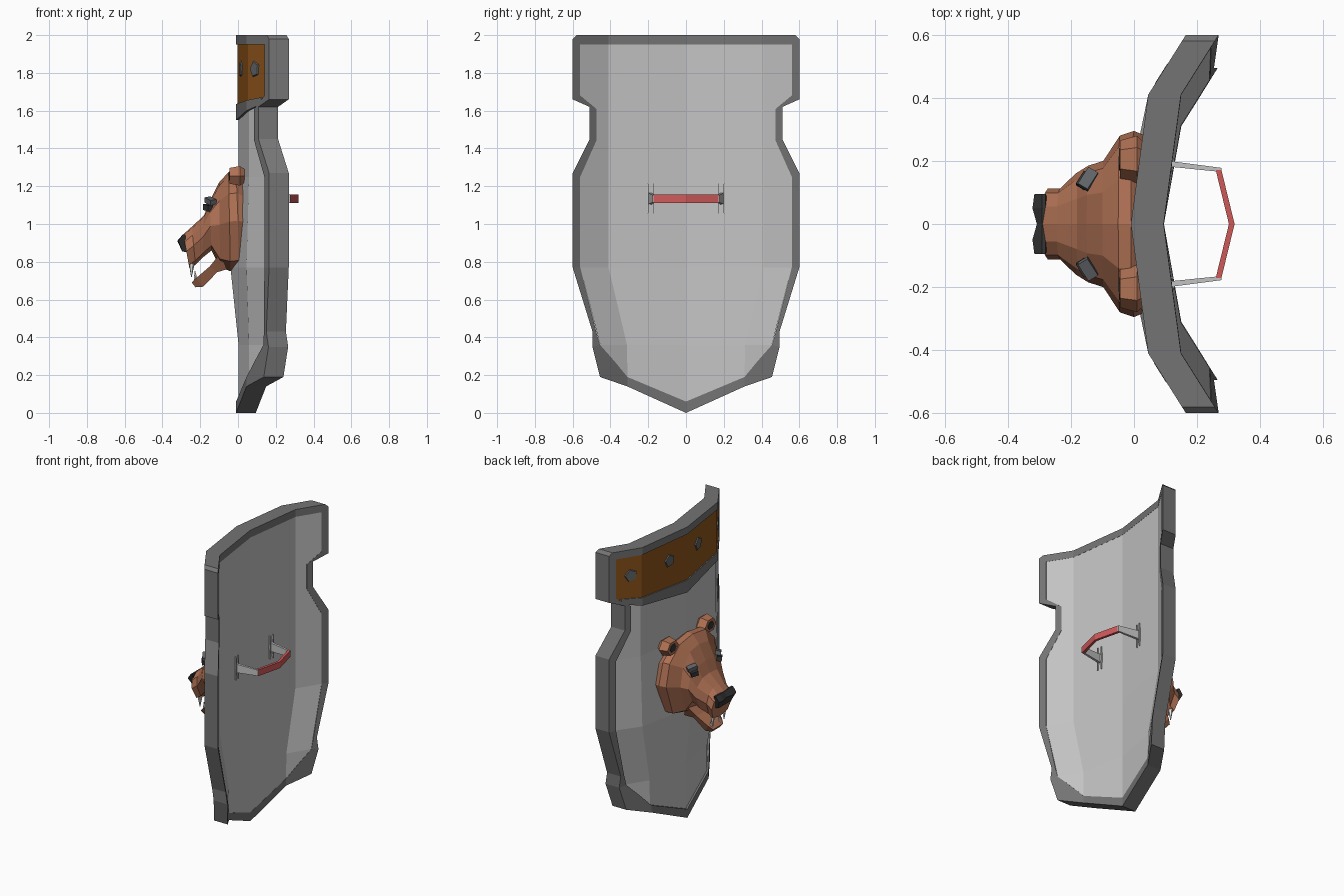
import bpy, bmesh, math
from mathutils import Vector, Matrix

if "Cube" in bpy.data.objects:
    bpy.data.objects.remove(bpy.data.objects["Cube"])

def mat(name, r, g, b):
    m = bpy.data.materials.new(name)
    m.diffuse_color = (r, g, b, 1)
    m.use_nodes = True
    m.node_tree.nodes["Principled BSDF"].inputs["Base Color"].default_value = m.diffuse_color
    return m

STEEL = mat("light steel", .55, .55, .55)
IRON = mat("dark iron", .175, .175, .175)
LEATHER = mat("orange leather", .27, .09, .01)
FUR = mat("brown fur", .43, .165, .088)
BLACK = mat("black", .035, .035, .035)
BROW = mat("slate grey", .12, .13, .14)
IVORY = mat("ivory", .8, .8, .77)
RED = mat("red grip", .62, .1, .1)

def build(name, verts, faces, material):
    me = bpy.data.meshes.new(name)
    me.from_pydata([tuple(v) for v in verts], [], faces)
    bm = bmesh.new()
    bm.from_mesh(me)
    bmesh.ops.remove_doubles(bm, verts=bm.verts, dist=.0005)
    bmesh.ops.recalc_face_normals(bm, faces=bm.faces)
    bm.to_mesh(me)
    bm.free()
    me.materials.append(material)
    ob = bpy.data.objects.new(name, me)
    bpy.context.collection.objects.link(ob)
    return ob

def loft(name, rings, material, closed=False):
    """Skin a list of equal rings; capped unless closed into a loop."""
    n, k = len(rings[0]), len(rings)
    faces = []
    for i in range(k if closed else k - 1):
        j = (i + 1) % k
        for a in range(n):
            b = (a + 1) % n
            faces.append((i*n + a, i*n + b, j*n + b, j*n + a))
    if not closed:
        faces += [tuple(range(n)), tuple(range((k-1)*n, k*n))]
    return build(name, [v for r in rings for v in r], faces, material)

def cone(name, base, tip, r1, r2, sides, material):
    base, tip = Vector(base), Vector(tip)
    axis = (tip - base).normalized()
    u = axis.orthogonal().normalized()
    w = axis.cross(u)
    angs = [2*math.pi*i/sides for i in range(sides)]
    ring = lambda c, r: [c + r*(u*math.cos(t) + w*math.sin(t)) for t in angs]
    return loft(name, [ring(base, r1), ring(tip, r2)], material)

# Curved shield front: x for a given y, z, folded at column fold(z)
def fold(z):
    return .31 + .1 * min(1, max(0, (z - .35) / .42))

def surf(y, z, off=0):
    f, a = fold(z), abs(y)
    return Vector(((-.01 + .055*a/f if a < f else .045 + .63*(a - f)) + off, y, z))

# Rim: matching outer and inner outlines
outer = [(0, 0), (.31, .14), (.455, .19), (.495, .35), (.495, .43), (.6, .77), (.6, 1.27),
         (.51, 1.45), (.51, 1.62), (.6, 1.66), (.6, 1.98), (.58, 2), (.41, 2), (0, 2)]
inner = [(0, .06), (.31, .19), (.38, .275), (.455, .36), (.475, .43), (.56, .77), (.56, 1.25),
         (.475, 1.44), (.475, 1.61), (.56, 1.68), (.56, 1.95), (.55, 1.95), (.41, 1.95), (0, 1.95)]
def full(o):
    return o + [(-y, z) for y, z in reversed(o[1:-1])]
loft("shield_rim", [[surf(*o), surf(*i), surf(*i, .105), surf(*o, .104)]
                    for o, i in zip(full(outer), full(inner))], IRON, closed=True)

# Sheet panels, front and back; bulge swells the row at z = .77
def panel(name, off, bulge, material):
    rows = [(1.95, .56), (1.68, .56), (1.61, .475), (1.44, .475), (1.25, .56),
            (.77, .56), (.36, .455), (.19, .31)]
    verts = []
    for z, e in rows:
        for c, y in enumerate((-e, -fold(z), 0, fold(z), e)):
            swell = bulge * (0, .3, 1, .3, 0)[c] if z == .77 else 0
            verts.append(surf(y, z, off - swell))
    faces = [(r*5 + c, r*5 + c + 1, r*5 + c + 6, r*5 + c + 5)
             for r in range(len(rows) - 1) for c in range(4)]
    n = len(verts)
    verts.append(surf(0, .06, off))
    faces += [(n-5, n-3, n), (n-3, n-1, n)]
    return build(name, verts, faces, material)

panel("front_panel", .013, .043, STEEL)
panel("back_panel", .104, 0, STEEL)

# Leather band and the iron bar beneath it
def strip(name, cols, o1, o2, material):
    pts = [(-y, a, b) for y, a, b in reversed(cols[1:])] + cols
    loft(name, [[surf(y, a, o1), surf(y, b, o1), surf(y, b, o2), surf(y, a, o2)]
                for y, a, b in pts], material)

strip("leather_band", [(0, 1.625, 1.955), (.41, 1.65, 1.955), (.565, 1.67, 1.955)], .007, .03, LEATHER)
strip("cross_bar", [(0, 1.55, 1.635), (.41, 1.6, 1.655), (.53, 1.635, 1.67)], 0, .03, IRON)

# Bolts on the band
for y in (-.47, -.155, .155, .47):
    s = math.copysign(1, y)
    nrm = Vector((-1, s * (.63 if abs(y) > .41 else .134), 0)).normalized()
    p = surf(y, 1.82, .008)
    cone("bolt", p, p + nrm*.008, .045, .04, 5, BROW)

# Handle: bent grip, two arms and their wall plates
loft("grip", [[(x - .009, y, 1.112), (x + .009, y, 1.112), (x + .009, y, 1.155), (x - .009, y, 1.155)]
              for x, y in ((.268, -.172), (.31, 0), (.268, .172))], RED)
for s in (-1, 1):
    loft("handle_arm", [[(x, s*y0, 1.134 - h), (x, s*y1, 1.134 - h), (x, s*y1, 1.134 + h), (x, s*y0, 1.134 + h)]
                        for x, y0, y1, h in ((.11, .182, .2, .03), (.277, .165, .178, .02))], STEEL)
    for y in (.173, .202):
        x = surf(y, 1.134, .1).x
        loft("handle_plate", [[(x, s*(y - w), z), (x + .012, s*(y - w), z), (x + .012, s*(y + w), z), (x, s*(y + w), z)]
                              for z, w in ((1.055, .002), (1.134, .006), (1.215, .002))], STEEL)

# Bear head: rings of (x top, z top, x bottom, z bottom, half width)
half = [(0, 1), (.5, .96), (.88, .78), (1, .5), (.72, .1), (0, 0)]
ringshape = half + [(-y, t) for y, t in reversed(half[1:-1])]
def section(xt, zt, xb, zb, w):
    return [(xb + (xt - xb)*t, y*w, zb + (zt - zb)*t) for y, t in ringshape]
loft("bear_head", [section(*s) for s in (
    (.06, 1.23, .06, .78, .27), (-.01, 1.28, .01, .755, .295), (-.05, 1.275, -.04, .75, .28),
    (-.1, 1.22, -.095, .77, .2), (-.15, 1.12, -.14, .86, .185), (-.18, 1.045, -.19, .82, .16),
    (-.245, .985, -.225, .785, .112), (-.29, .945, -.257, .765, .112))], FUR)

# Lower jaw
loft("lower_jaw", [[(xt, -w, zt), (xt, w, zt), (xb, w*.75, zb), (xb, -w*.75, zb)]
                   for xt, zt, xb, zb, w in ((-.09, .85, -.06, .76, .14), (-.15, .775, -.11, .745, .1),
                                             (-.22, .715, -.185, .668, .075), (-.245, .69, -.225, .665, .055))], FUR)

# Nose: thin wedge over the muzzle front, dipped in the middle
loft("nose", [[(-.28, y, .945), (-.292, y, .945), (xf, y, .91), (-.295, y*.7, .855), (-.268, y*.7, .85)]
              for y, xf in ((-.095, -.316), (-.05, -.322), (0, -.308), (.05, -.322), (.095, -.316))], BLACK)

for s in (-1, 1):
    # Ears: low flattened flaps with a dark hollow
    def ear(x, r):
        return [(x, s*(.205 + r*math.cos(a)), 1.255 + .8*r*math.sin(a))
                for a in (i*math.pi/3 for i in range(6))]
    loft("ear", [ear(.035, .05), ear(.01, .075), ear(-.045, .06)], FUR)
    loft("ear_hollow", [ear(-.044, .036), ear(-.048, .034)], BLACK)
    # Eyes under heavy brows
    def block(name, c, d, tilt, material):
        m = Matrix.Translation((c[0], s*c[1], c[2])) @ Matrix.Rotation(s*tilt, 4, 'X') @ Matrix.Rotation(-s*.55, 4, 'Z')
        q = ((-1, -1), (1, -1), (1, 1), (-1, 1))
        loft(name, [[m @ Vector((a*d[0], b*d[1], z)) for a, b in q] for z in (-d[2], d[2])], material)
    block("brow", (-.146, .142, 1.122), (.018, .032, .014), -.3, BROW)
    block("eye", (-.158, .138, 1.087), (.016, .024, .016), -.2, BLACK)
    # Fangs
    cone("upper_fang", (-.245, s*.062, .79), (-.247, s*.06, .72), .016, .002, 5, IVORY)
    cone("lower_fang", (-.222, s*.045, .695), (-.228, s*.045, .75), .013, .002, 5, IVORY)
